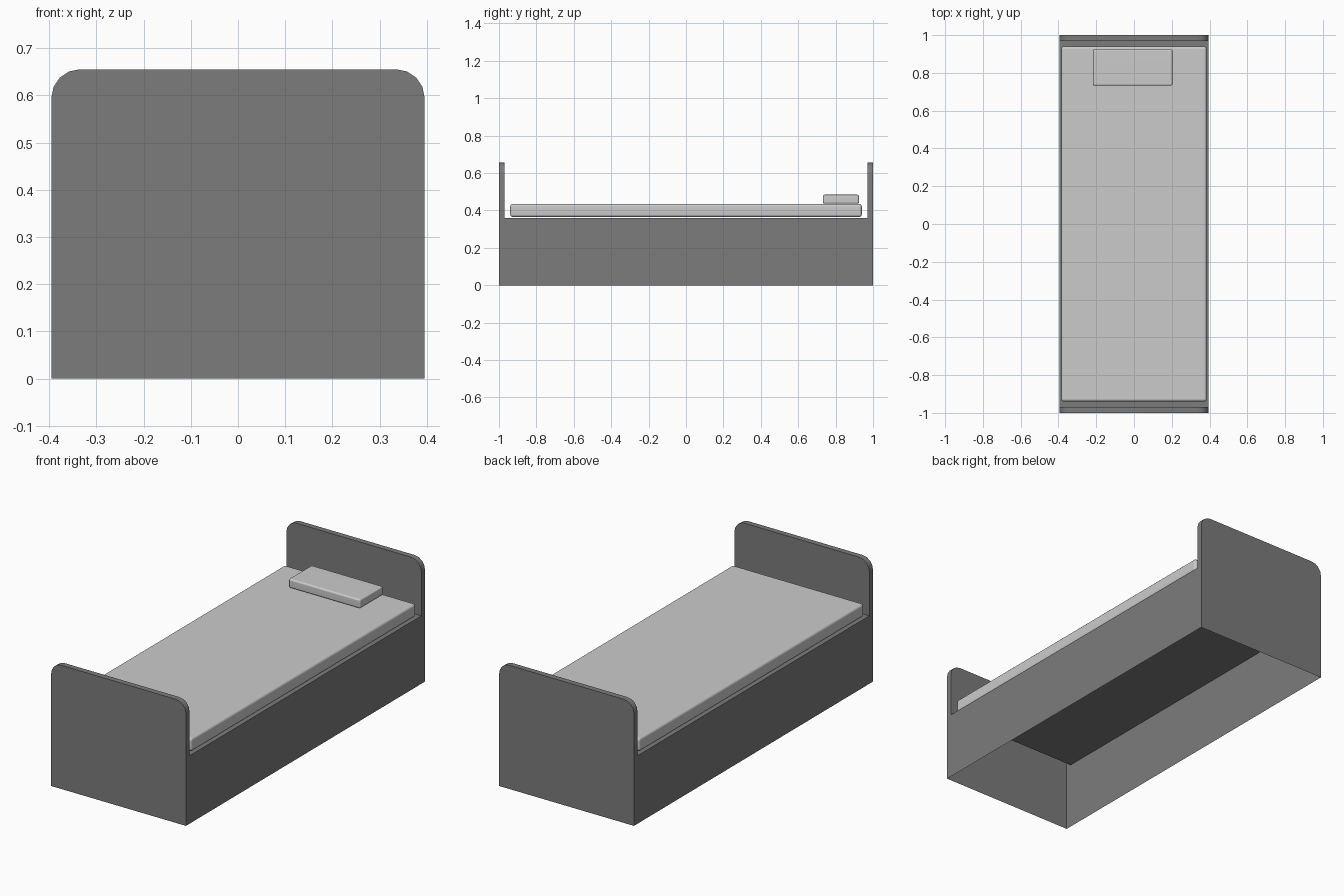
import bpy, bmesh, math

if "Cube" in bpy.data.objects:
    bpy.data.objects.remove(bpy.data.objects["Cube"])

W, L, T = 0.395, 1.0, 0.03       # half width, half length, end board thickness
DECK, TOP, R = 0.36, 0.655, 0.06  # deck height, board height, corner radius


def finish(bm, name):
    bmesh.ops.remove_doubles(bm, verts=bm.verts, dist=1e-5)
    bmesh.ops.recalc_face_normals(bm, faces=bm.faces)
    mesh = bpy.data.meshes.new(name)
    bm.to_mesh(mesh)
    bm.free()
    ob = bpy.data.objects.new(name, mesh)
    bpy.context.collection.objects.link(ob)
    return ob


def shade(ob, angle):
    bpy.ops.object.select_all(action='DESELECT')
    ob.select_set(True)
    bpy.context.view_layer.objects.active = ob
    bpy.ops.object.shade_smooth_by_angle(angle=math.radians(angle))


def padded_box(name, x0, x1, y0, y1, z0, z1, bevel):
    bm = bmesh.new()
    bmesh.ops.create_cube(bm, size=1)
    for v in bm.verts:
        v.co = ((x0 + x1) / 2 + v.co.x * (x1 - x0),
                (y0 + y1) / 2 + v.co.y * (y1 - y0),
                (z0 + z1) / 2 + v.co.z * (z1 - z0))
    bmesh.ops.bevel(bm, geom=bm.edges[:], offset=bevel, segments=3,
                    profile=0.5, affect='EDGES')
    ob = finish(bm, name)
    shade(ob, 40)
    # Keep the large faces flat and only the edges soft
    ob.modifiers.new("flat_faces", 'WEIGHTED_NORMAL').keep_sharp = True


# Bed frame: one hollow shell, open underneath, with raised rounded ends
bm = bmesh.new()


def face(points):
    bm.faces.new([bm.verts.new(p) for p in points])


arc = [(W - R + R * math.cos(a), TOP - R + R * math.sin(a))
       for a in (math.radians(22.5 * i) for i in range(5))]
profile = [(W, DECK)] + arc + [(-x, z) for x, z in reversed(arc)] + [(-W, DECK)]

for s in (-1, 1):
    outer, inner = s * L, s * (L - T)
    face([(x, outer, z) for x, z in profile + [(-W, 0), (W, 0)]])
    face([(x, inner, z) for x, z in profile])
    for (xa, za), (xb, zb) in zip(profile, profile[1:]):
        face([(xa, outer, za), (xb, outer, zb), (xb, inner, zb), (xa, inner, za)])
    # Side panel
    face([(s * W, y, z) for y, z in ((-L, 0), (L, 0), (L, DECK), (L - T, DECK),
                                     (T - L, DECK), (-L, DECK))])
# Deck under the mattress
face([(-W, T - L, DECK), (W, T - L, DECK), (W, L - T, DECK), (-W, L - T, DECK)])
frame = finish(bm, "bed_frame")
shade(frame, 30)
dark = bpy.data.materials.new("dark_grey")
dark.diffuse_color = (0.2, 0.2, 0.2, 1)
dark.use_nodes = True
dark.node_tree.nodes["Principled BSDF"].inputs["Base Color"].default_value = dark.diffuse_color
frame.data.materials.append(dark)

# Bedding
padded_box("mattress", -0.385, 0.385, -0.94, 0.94, 0.365, 0.435, 0.014)
padded_box("pillow", -0.217, 0.203, 0.732, 0.925, 0.436, 0.484, 0.009)
